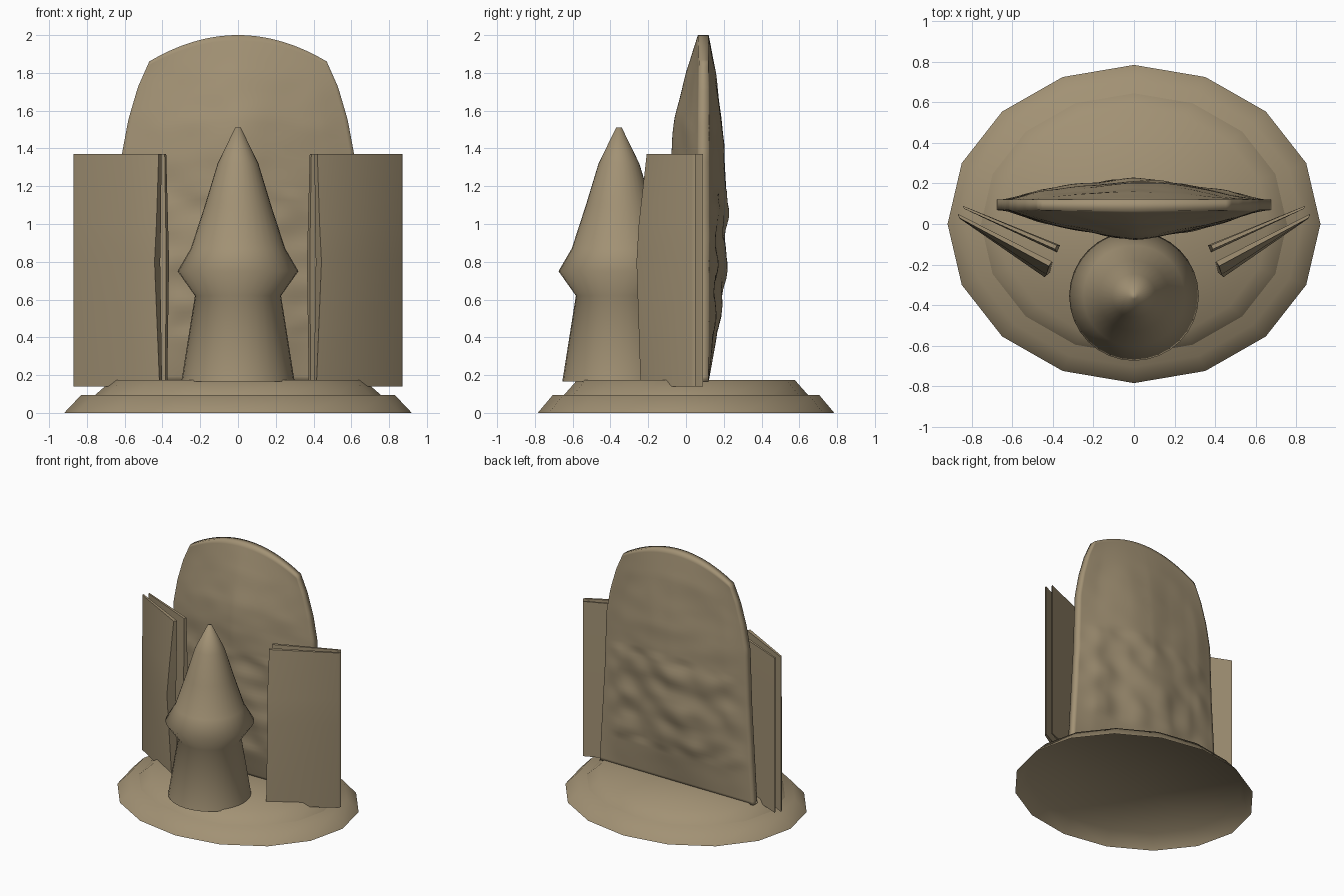
import bpy, bmesh, math
from mathutils import Vector, noise

if "Cube" in bpy.data.objects:
    bpy.data.objects.remove(bpy.data.objects["Cube"])

stone = bpy.data.materials.new("tan_stone")
stone.diffuse_color = (0.36, 0.285, 0.175, 1)
stone.use_nodes = True
stone.node_tree.nodes["Principled BSDF"].inputs["Base Color"].default_value = stone.diffuse_color


def finish(bm, name, angle=None):
    me = bpy.data.meshes.new(name)
    bm.to_mesh(me)
    bm.free()
    me.materials.append(stone)
    ob = bpy.data.objects.new(name, me)
    bpy.context.collection.objects.link(ob)
    bpy.ops.object.select_all(action='DESELECT')
    bpy.context.view_layer.objects.active = ob
    ob.select_set(True)
    if angle is None:
        bpy.ops.object.shade_smooth()
    else:
        bpy.ops.object.shade_smooth_by_angle(angle=math.radians(angle))
    return ob


def loft(name, rings, angle=None, closed=True):
    """Skin stacked rings; fan the top, close the bottom if asked."""
    bm = bmesh.new()
    rows = [[bm.verts.new(p) for p in r] for r in rings]
    n = len(rows[0])
    for a, b in zip(rows, rows[1:]):
        for i in range(n):
            j = (i + 1) % n
            bm.faces.new((a[i], a[j], b[j], b[i]))
    if closed:
        bm.faces.new(rows[0][::-1])
        bm.faces.new(rows[-1])
        bmesh.ops.recalc_face_normals(bm, faces=bm.faces)
    else:
        centre = bm.verts.new(sum((v.co for v in rows[-1]), Vector()) / n)
        for i in range(n):
            bm.faces.new((rows[-1][i], rows[-1][(i + 1) % n], centre))
    return finish(bm, name, angle)


def ellipse(rx, ry, z, n, cy=0):
    return [(rx * math.cos(2 * math.pi * i / n),
             cy + ry * math.sin(2 * math.pi * i / n), z) for i in range(n)]


def interp(table, t):
    for (a, p), (b, q) in zip(table, table[1:]):
        if t <= b:
            return p + (q - p) * (t - a) / (b - a)
    return table[-1][1]


# Two-tier oval base, hollow underneath
loft("base_lower", [ellipse(.92, .785, 0, 16), ellipse(.83, .705, .095, 16)], closed=False)
loft("base_upper", [ellipse(.755, .645, .096, 16), ellipse(.665, .575, .175, 16)], closed=False)

# Pointed figure in front
profile = [(.30, .165), (.228, .62), (.32, .75), (.25, .87), (.175, 1.1),
           (.108, 1.32), (.015, 1.51)]
loft("pointed_cone", [ellipse(r, r, z, 32, -.355) for r, z in profile], closed=False)

# Tall arched slab with lens section and weathered surface
WIDTH = [(0, .675), (.2, .655), (.45, .63), (.71, .615), (.82, .58), (.92, .53), (1, .47)]
FRONT = [(0, .005), (.12, .07), (.3, .125), (.65, .15), (.76, .13), (.89, .07), (1, .005)]
BACK = [(0, .0), (.12, .04), (.25, .075), (.47, .10), (.68, .085), (.89, .04), (1, .0)]
NU, NV = 56, 64


def slab_point(u, v, side):
    x = u * interp(WIDTH, v)
    z = .165 + v * (2.0 - .14 * u * u - .165)
    lens = 1 - abs(u) ** 1.45
    rough = .022 if .15 < v < .55 else .006
    n = noise.noise(Vector((x * 5, z * 7, side * 5))) * rough
    n += noise.noise(Vector((x * 3, z * 2, side * 9))) * .012
    n *= min(1, 4 * (1 - abs(u))) * min(1, 5 * v) * min(1, 5 * (1 - v))
    depth = .026 + interp(FRONT if side < 0 else BACK, v) * lens + n
    return (x, .094 + side * depth, z)


bm = bmesh.new()
grids = []
for side in (-1, 1):
    g = [[bm.verts.new(slab_point(-1 + 2 * i / NU, j / NV, side))
          for i in range(NU + 1)] for j in range(NV + 1)]
    for j in range(NV):
        for i in range(NU):
            bm.faces.new((g[j][i], g[j][i + 1], g[j + 1][i + 1], g[j + 1][i]))
    grids.append(g)
rims = []
for g in grids:
    rims.append(g[0] + [r[-1] for r in g[1:]] + g[-1][-2::-1]
                + [r[0] for r in g[-2:0:-1]])
for i in range(len(rims[0])):
    j = (i + 1) % len(rims[0])
    bm.faces.new((rims[0][i], rims[0][j], rims[1][j], rims[1][i]))
bmesh.ops.recalc_face_normals(bm, faces=bm.faces)
finish(bm, "arched_slab")

# Paired wing panels: plan outlines at bottom, middle and top
OUTER = [(.14, [(.862, .028), (.87, .05), (.402, -.19), (.415, -.24)]),
         (.8, [(.862, .028), (.87, .05), (.412, -.19), (.442, -.262)]),
         (1.0, [(.862, .028), (.87, .05), (.408, -.19), (.432, -.25)]),
         (1.37, [(.862, .03), (.87, .05), (.405, -.185), (.42, -.208)])]
INNER = [(.14, [(.838, .075), (.845, .09), (.375, -.105), (.385, -.13)]),
         (.8, [(.838, .075), (.845, .09), (.365, -.105), (.38, -.14)]),
         (1.37, [(.838, .075), (.845, .09), (.38, -.105), (.388, -.125)])]
for label, s in (("left", -1), ("right", 1)):
    for part, rows in (("outer", OUTER), ("inner", INNER)):
        loft(f"{label}_{part}_panel",
             [[(s * x, y, z) for x, y in pts] for z, pts in rows], 60)
